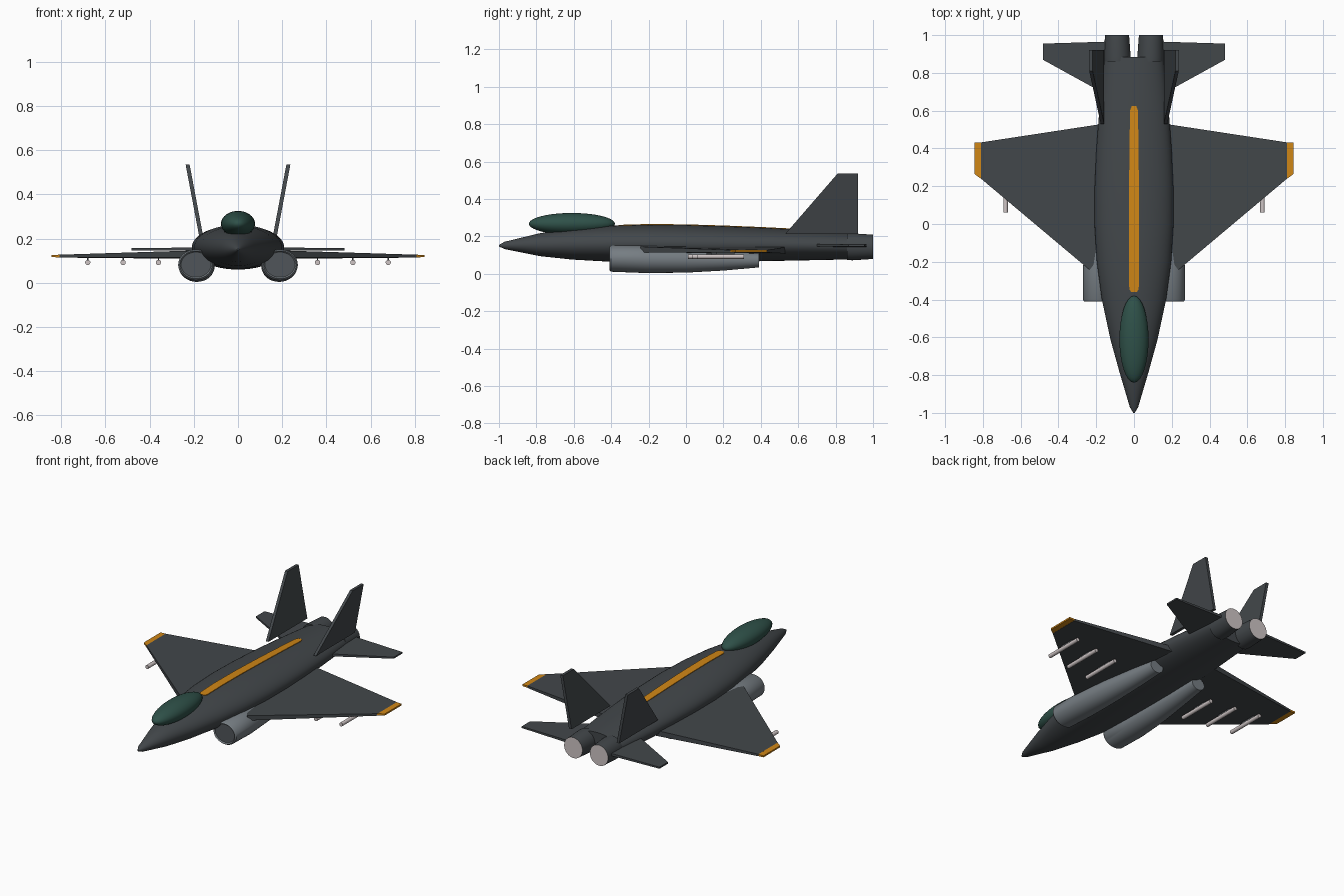
import bpy, bmesh, math

cube = bpy.data.objects.get("Cube")
if cube:
    bpy.data.objects.remove(cube, do_unlink=True)


def material(name, rgb):
    m = bpy.data.materials.new(name)
    m.use_nodes = True
    m.diffuse_color = (*rgb, 1)
    m.node_tree.nodes["Principled BSDF"].inputs["Base Color"].default_value = (*rgb, 1)
    return m


DARK = material("dark grey", (0.055, 0.063, 0.069))
GREY = material("mid grey", (0.18, 0.205, 0.225))
ORANGE = material("orange", (0.63, 0.24, 0.008))
GLASS = material("green glass", (0.028, 0.082, 0.066))
PALE = material("pale metal", (0.62, 0.56, 0.56))
SHADE = material("intake grey", (0.08, 0.09, 0.10))


def finish(name, bm, mats, smooth=True):
    bmesh.ops.recalc_face_normals(bm, faces=bm.faces)
    me = bpy.data.meshes.new(name)
    bm.to_mesh(me)
    bm.free()
    for m in mats:
        me.materials.append(m)
    ob = bpy.data.objects.new(name, me)
    bpy.context.collection.objects.link(ob)
    if smooth:
        bpy.ops.object.select_all(action="DESELECT")
        ob.select_set(True)
        bpy.context.view_layer.objects.active = ob
        bpy.ops.object.shade_smooth_by_angle(angle=math.radians(35))
    return ob


def loft(name, stations, mats, seg=32, front=0, back=0):
    """Skin ellipses (y, centre x, centre z, radius x, radius z) along y."""
    bm = bmesh.new()
    rings = []
    for y, cx, cz, rx, rz in stations:
        rings.append([bm.verts.new((cx + rx * math.cos(a), y, cz + rz * math.sin(a)))
                      for a in (math.tau * i / seg for i in range(seg))])
    for r, q in zip(rings, rings[1:]):
        for i in range(seg):
            j = (i + 1) % seg
            bm.faces.new((r[i], r[j], q[j], q[i]))
    bm.faces.new(rings[0]).material_index = front
    bm.faces.new(rings[-1]).material_index = back
    return finish(name, bm, mats)


def plate(name, outline, mat):
    """Flat panel from outline points (x, y, bottom z, top z)."""
    bm = bmesh.new()
    low = [bm.verts.new((x, y, a)) for x, y, a, b in outline]
    top = [bm.verts.new((x, y, b)) for x, y, a, b in outline]
    bm.faces.new(low)
    bm.faces.new(top)
    n = len(low)
    for i in range(n):
        j = (i + 1) % n
        bm.faces.new((low[i], low[j], top[j], top[i]))
    return finish(name, bm, [mat], False)


# Fuselage: y, half width, bottom, top
HULL = [(-1, .004, .146, .154), (-.97, .022, .132, .171), (-.78, .078, .094, .217),
        (-.61, .125, .076, .240), (-.4, .170, .064, .257), (-.2, .197, .060, .263),
        (0, .209, .060, .261), (.2, .208, .062, .255), (.4, .199, .067, .247),
        (.6, .184, .071, .237), (.75, .169, .074, .229), (.885, .155, .077, .220)]
loft("fuselage", [(y, 0, (a + b) / 2, w, (b - a) / 2) for y, w, a, b in HULL], [DARK], 48)


def hull_top(y):
    for (y0, _, _, t0), (y1, _, _, t1) in zip(HULL, HULL[1:]):
        if y0 <= y <= y1:
            return t0 + (t1 - t0) * (y - y0) / (y1 - y0)


# Spine stripe, following the hull top
bm = bmesh.new()
rows = []
for y, w in ((-.36, .015), (-.345, .025), (-.2, .027), (0, .027), (.2, .026),
             (.4, .024), (.6, .021), (.625, .012)):
    z = hull_top(y)
    rows.append([bm.verts.new((x * w, y, z + d)) for x, d in ((-1, -.005), (-1, .003), (1, .003), (1, -.005))])
for r, q in zip(rows, rows[1:]):
    for i in range(4):
        j = (i + 1) % 4
        bm.faces.new((r[i], r[j], q[j], q[i]))
bm.faces.new(rows[0])
bm.faces.new(rows[-1])
finish("spine_stripe", bm, [ORANGE], False)

# Canopy
bm = bmesh.new()
bmesh.ops.create_uvsphere(bm, u_segments=32, v_segments=20, radius=1)
for v in bm.verts:
    x, y, z = v.co
    v.co = (x * .077, y * .23 - .61, z * .058 + .267)
finish("canopy", bm, [GLASS])

for s, side in ((1, "left"), (-1, "right")):
    # Intake pod with a rounded lip and recessed face
    loft(side + "_intake_pod",
         [(-.402, s * .19, .082, .068, .057), (-.41, s * .19, .082, .074, .063),
          (-.40, s * .19, .081, .081, .070), (-.22, s * .187, .077, .082, .073),
          (0, s * .178, .075, .072, .069), (.2, s * .166, .073, .057, .056),
          (.39, s * .155, .072, .045, .038)], [GREY, SHADE], 32, 1, 0)

    # Exhaust nozzle
    loft(side + "_nozzle",
         [(.86, s * .088, .144, .069, .071), (.89, s * .088, .144, .070, .072),
          (1, s * .09, .144, .064, .065)], [DARK, PALE], 32, 0, 1)

    # Main wing and its coloured tip
    plate(side + "_wing",
          [(s * .14, -.12, .112, .147), (s * .235, -.243, .114, .145), (s * .81, .24, .114, .127),
           (s * .81, .432, .114, .127), (s * .14, .534, .108, .143)], DARK)
    plate(side + "_wing_tip",
          [(s * .808, .238, .115, .127), (s * .845, .265, .116, .126),
           (s * .845, .432, .116, .126), (s * .808, .432, .115, .127)], ORANGE)

    # Tailplane
    plate(side + "_tailplane",
          [(s * .12, .67, .144, .160), (s * .483, .87, .147, .157),
           (s * .483, .955, .147, .157), (s * .12, .966, .144, .160)], DARK)

    # Canted fin, skinned between its inner and outer side profiles
    bm = bmesh.new()
    profile = ((.53, .158, .212), (.81, .219, .535), (.92, .219, .535), (.92, .158, .212))
    sides = [[bm.verts.new((s * (x + d), y, z)) for y, x, z in profile] for d in (0, .018)]
    for f in sides:
        bm.faces.new(f)
    for i in range(4):
        j = (i + 1) % 4
        bm.faces.new((sides[0][i], sides[0][j], sides[1][j], sides[1][i]))
    finish(side + "_fin", bm, [DARK], False)

    # Underwing stores on short pylons
    for n, x in enumerate((.36, .52, .68)):
        y = .01 + .025 * n
        loft(f"{side}_store_{n + 1}",
             [(y, s * x, .092, .012, .012), (y + .25, s * x, .092, .012, .012)], [PALE], 16)
        plate(f"{side}_pylon_{n + 1}",
              [(s * x + dx, y + dy, .095, .12) for dx, dy in
               ((-.003, .10), (.003, .10), (.003, .2), (-.003, .2))], DARK)
